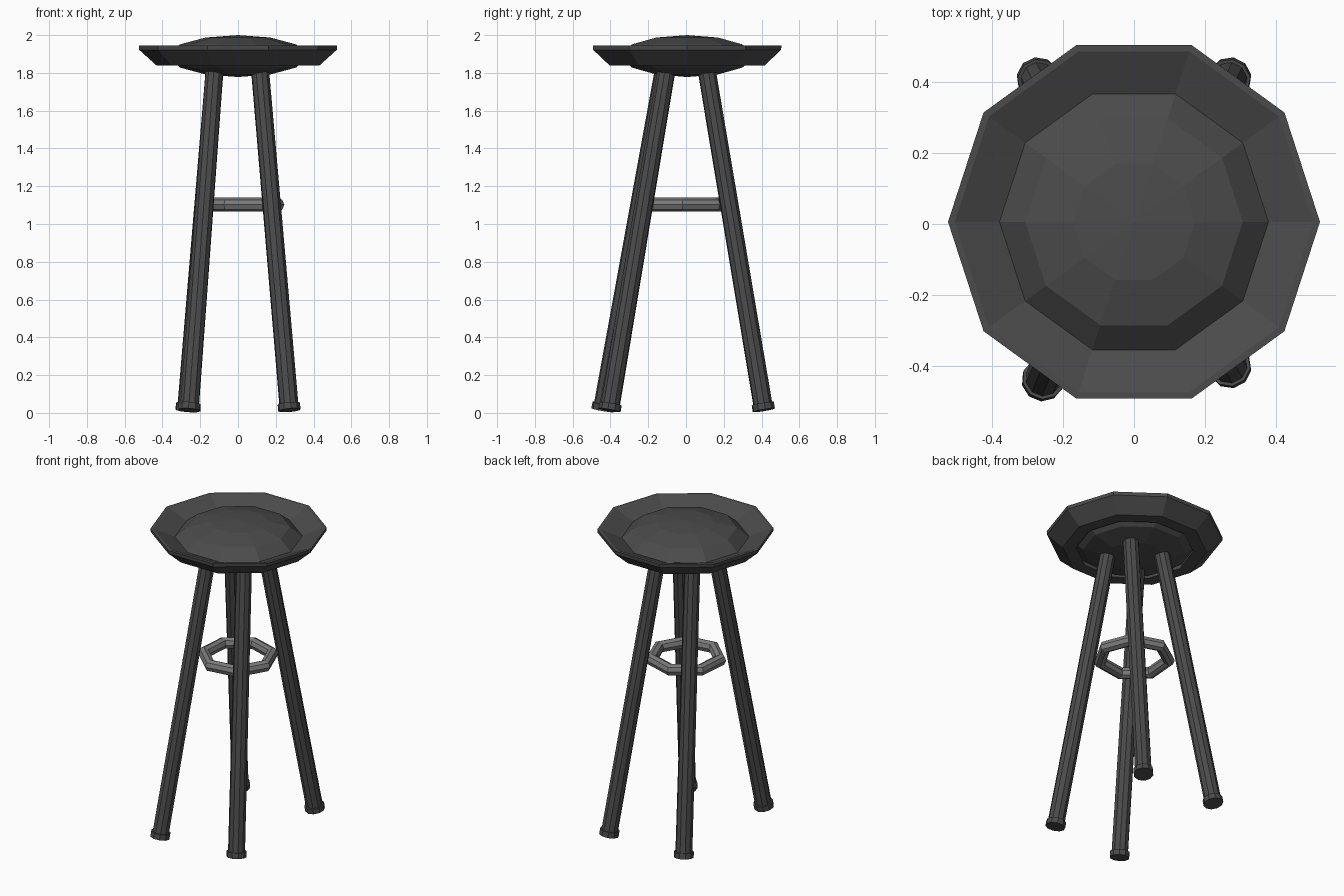
import bpy, bmesh, math
from mathutils import Vector

if "Cube" in bpy.data.objects:
    bpy.data.objects.remove(bpy.data.objects["Cube"])


def material(name, v):
    m = bpy.data.materials.new(name)
    m.diffuse_color = (v, v, v, 1)
    m.use_nodes = True
    m.node_tree.nodes["Principled BSDF"].inputs["Base Color"].default_value = m.diffuse_color
    return m


dark = material("dark_grey", 0.07)
steel = material("steel_grey", 0.2)


def finish(name, bm, mat, location=(0, 0, 0)):
    bmesh.ops.recalc_face_normals(bm, faces=bm.faces)
    me = bpy.data.meshes.new(name)
    bm.to_mesh(me)
    bm.free()
    ob = bpy.data.objects.new(name, me)
    ob.location = location
    me.materials.append(mat)
    bpy.context.collection.objects.link(ob)
    return ob


def lathe(name, profile, sides, mat, location=(0, 0, 0), closed=False, turn=0.0):
    """Revolve (radius, height) points about z with flat sides."""
    bm = bmesh.new()
    rings = []
    for r, z in profile:
        if r == 0:
            rings.append([bm.verts.new((0, 0, z))] * sides)
        else:
            angles = [turn + math.tau * i / sides for i in range(sides)]
            rings.append([bm.verts.new((r * math.cos(a), r * math.sin(a), z)) for a in angles])
    pairs = list(zip(rings, rings[1:]))
    if closed:
        pairs.append((rings[-1], rings[0]))
    for a, b in pairs:
        for i in range(sides):
            j = (i + 1) % sides
            bm.faces.new(dict.fromkeys((a[i], a[j], b[j], b[i])))
    return finish(name, bm, mat, location)


# Seat: flared rim around a lens-shaped cushion
SEAT_Y = 0.006
lathe("seat_rim", [(0.35, 1.838), (0.43, 1.838), (0.523, 1.922), (0.525, 1.944),
                   (0.506, 1.944), (0.37, 1.885)], 10, dark, (0, SEAT_Y, 0), closed=True)
lathe("seat_cushion", [(0, 2.0), (0.172, 1.987), (0.307, 1.951), (0.38, 1.889),
                       (0.307, 1.828), (0.172, 1.792), (0, 1.778)], 10, dark, (0, SEAT_Y, 0))

# Splayed legs, each with a wider foot cap square to the leg
legs = {
    "back_left": ((-0.272, 0.412), (-0.125, 0.112)),
    "back_right": ((0.272, 0.412), (0.118, 0.112)),
    "front_left": ((-0.258, -0.442), (-0.125, -0.12)),
    "front_right": ((0.272, -0.405), (0.118, -0.106)),
}
for name, (foot, top) in legs.items():
    base = Vector((*foot, 0.014))
    axis = Vector((*top, 1.8)) - base
    length = axis.length + 0.03
    turn = axis.to_track_quat('Z', 'Y')
    for part, prof in (("leg", [(0, 0.02), (0.051, 0.02), (0.048, length), (0, length)]),
                       ("foot", [(0, 0), (0.06, 0), (0.06, 0.035), (0, 0.035)])):
        ob = lathe(f"{name}_{part}", prof, 10, dark, base)
        ob.rotation_mode = 'QUATERNION'
        ob.rotation_quaternion = turn

# Seven-sided foot ring
tube = [(0.209 + 0.037 * math.cos(math.tau * i / 8), 1.102 + 0.037 * math.sin(math.tau * i / 8))
        for i in range(8)]
lathe("foot_ring", tube, 7, steel, (0, 0, 0), closed=True, turn=math.radians(-56))
